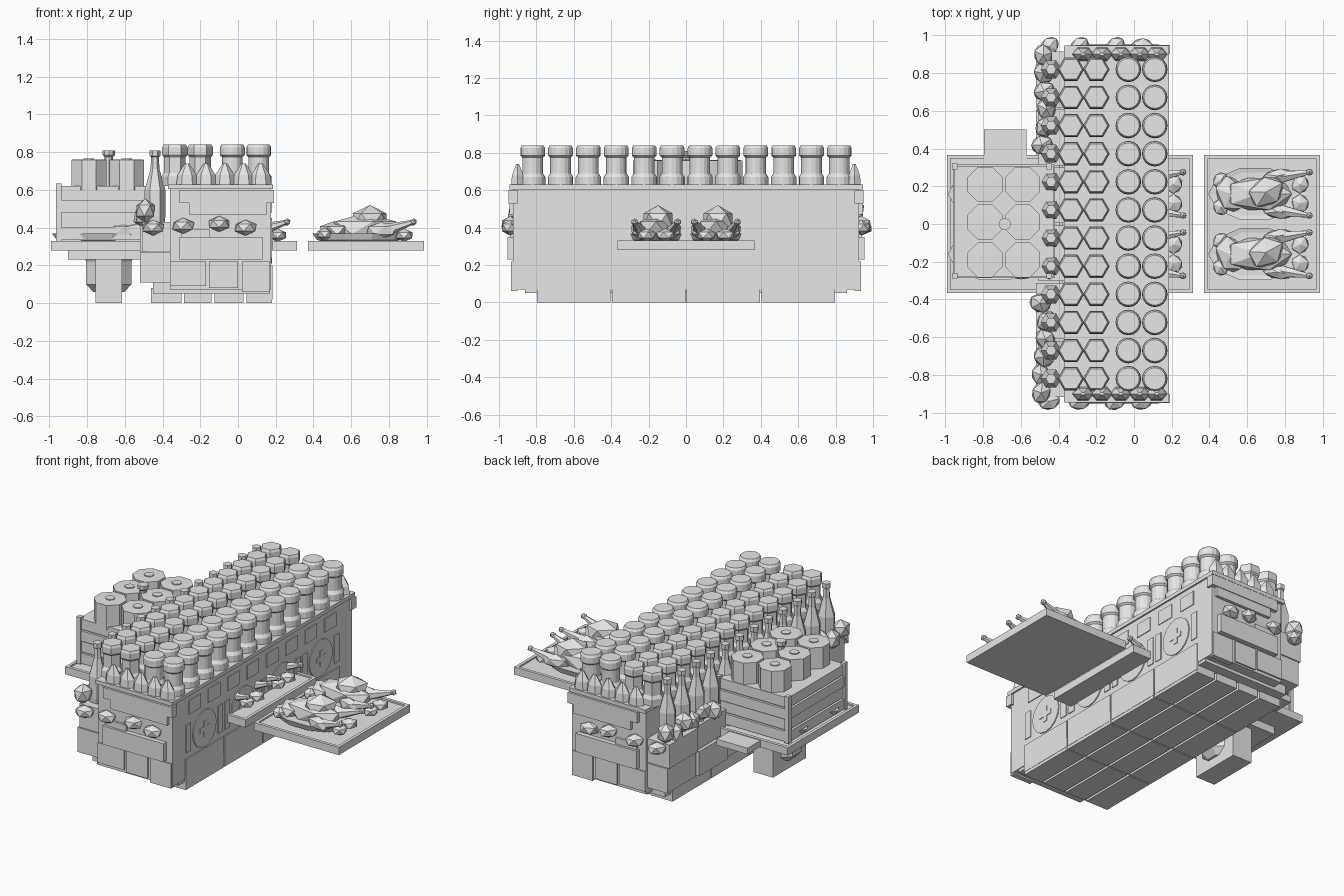
import bpy, bmesh, math, random
from mathutils import Matrix, Vector

random.seed(4)
grey = bpy.data.materials.new("plain grey")
grey.diffuse_color = (0.8, 0.8, 0.8, 1)


class Part:
    """Collects simple solids in one mesh object."""
    def __init__(self):
        self.bm = bmesh.new()

    def box(self, x0, x1, y0, y1, z0, z1):
        m = Matrix.Translation(((x0 + x1) / 2, (y0 + y1) / 2, (z0 + z1) / 2))
        bmesh.ops.create_cube(self.bm, size=1, matrix=m @ Matrix.Diagonal((x1 - x0, y1 - y0, z1 - z0, 1)))

    def lathe(self, x, y, profile, n, turn=0.0, sx=1, sy=1):
        rings = [[self.bm.verts.new((x + sx * r * math.cos(turn + math.tau * i / n),
                                     y + sy * r * math.sin(turn + math.tau * i / n), z))
                  for i in range(n)] for r, z in profile]
        for a, b in zip(rings, rings[1:]):
            for i in range(n):
                j = (i + 1) % n
                self.bm.faces.new((a[i], a[j], b[j], b[i]))
        self.bm.faces.new(rings[0][::-1])
        self.bm.faces.new(rings[-1])

    def blob(self, x, y, z, sx, sy, sz, sub=1, rot=0.0):
        m = Matrix.Translation((x, y, z)) @ Matrix.Rotation(rot, 4, 'Z') @ Matrix.Diagonal((sx, sy, sz, 1))
        bmesh.ops.create_icosphere(self.bm, subdivisions=sub, radius=1, matrix=m)

    def rod(self, p, q, r1, r2, n=6):
        p, q = Vector(p), Vector(q)
        m = Matrix.Translation((p + q) / 2) @ (q - p).to_track_quat('Z', 'Y').to_matrix().to_4x4()
        bmesh.ops.create_cone(self.bm, cap_ends=True, segments=n, radius1=r1, radius2=r2,
                              depth=(q - p).length, matrix=m)

    def done(self, name):
        me = bpy.data.meshes.new(name)
        self.bm.to_mesh(me)
        self.bm.free()
        me.materials.append(grey)
        ob = bpy.data.objects.new(name, me)
        bpy.context.collection.objects.link(ob)
        return ob


rows = [-0.82 + 1.64 * i / 11 for i in range(12)]

# Main counter block and its top rim
p = Part()
p.box(-0.36, 0.175, -0.925, 0.925, 0.07, 0.61)
p.box(-0.37, 0.185, -0.945, 0.945, 0.605, 0.63)
p.done("counter_body")

# Base planks: four crates along the length, four planks across each
p = Part()
for i in range(4):
    y = -0.8 + 0.4 * i
    for x0, x1 in ((-0.46, -0.30), (-0.285, -0.14), (-0.125, 0.03), (0.045, 0.18)):
        p.box(x0, x1, y + 0.004, y + 0.396, 0, 0.08)
p.box(-0.45, 0.17, -0.86, 0.86, 0.05, 0.11)
p.done("base_planks")

# Relief panels on the long right face
p = Part()
for i in range(4):
    y = -0.6 + 0.4 * i
    p.rod((0.17, y, 0.33), (0.181, y, 0.33), 0.12, 0.12, 16)
    p.box(0.17, 0.185, y - 0.05, y + 0.05, 0.315, 0.345)
    p.box(0.17, 0.185, y - 0.015, y + 0.015, 0.28, 0.38)
    p.box(0.17, 0.182, y - 0.195, y + 0.195, 0.02, 0.20)
    for s in (-1, 1):
        p.box(0.17, 0.18, y + s * 0.165 - 0.025, y + s * 0.165 + 0.025, 0.24, 0.42)
        p.box(0.17, 0.18, y + s * 0.1 - 0.06, y + s * 0.1 + 0.06, 0.48, 0.57)
p.done("side_panels")

# Stepped ledge on the left with boxes below
p = Part()
for i in range(6):
    y = -0.92 + 1.84 * i / 6
    d = 0.015 * (i % 2)
    p.box(-0.52 + d, -0.35, y + 0.004, y + 0.30, 0.11, 0.27)
    p.box(-0.505 - d, -0.35, y + 0.004, y + 0.30, 0.275, 0.43)
p.done("left_ledge")

# Planks and boxes on both ends
p = Part()
for s in (-1, 1):
    def end(x0, x1, d, z0, z1):
        p.box(x0, x1, min(s * 0.9, s * d), max(s * 0.9, s * d), z0, z1)
    end(-0.31, 0.19, 0.95, 0.53, 0.60)
    end(-0.26, 0.15, 0.945, 0.47, 0.54)
    end(-0.30, -0.15, 0.94, 0.35, 0.39)
    end(-0.31, 0.13, 0.955, 0.23, 0.35)
    end(-0.36, -0.17, 0.935, 0.09, 0.22)
    end(-0.155, 0.0, 0.935, 0.08, 0.22)
    end(0.02, 0.17, 0.935, 0.06, 0.22)
p.done("end_planks")

# Fruit at the ends and on the ledge
p = Part()
for s in (-1, 1):
    for x, z in ((-0.45, 0.40), (-0.29, 0.41), (-0.10, 0.42), (0.04, 0.40)):
        p.blob(x, s * 0.94, z, 0.065, 0.05, 0.042, 1, random.random())
    for x in (-0.27, -0.17, -0.07, 0.03, 0.12):
        p.lathe(x, s * 0.90, [(0.06, 0.61), (0.05, 0.68), (0.012, 0.74)], 6, sy=0.7)
    for k in range(6):
        p.blob(-0.47 + random.uniform(-0.03, 0.01), s * (0.42 + 0.095 * k), 0.46 + 0.03 * (k % 2),
               0.055, 0.065, 0.065, 1, random.random() * 3)
p.done("fruit")

# Jars: two round columns and two hexagonal columns
p = Part()
q = Part()
for y in rows:
    for x in (-0.03, 0.11):
        p.lathe(x, y, [(0.068, 0.62), (0.068, 0.67), (0.055, 0.69), (0.055, 0.775),
                       (0.066, 0.785), (0.066, 0.825), (0.058, 0.84)], 16)
    for x in (-0.335, -0.20):
        q.lathe(x, y, [(0.071, 0.62), (0.071, 0.67), (0.058, 0.69), (0.058, 0.775),
                       (0.067, 0.785), (0.067, 0.825), (0.06, 0.84)], 6)
p.done("round_jars")
q.done("hexagonal_jars")

# Tall bottles along the left edge
p = Part()
for y in rows:
    p.lathe(-0.44, y, [(0.05, 0.42), (0.055, 0.46), (0.055, 0.60), (0.024, 0.71), (0.02, 0.775),
                       (0.028, 0.78), (0.028, 0.81)], 6)
p.done("bottles")

# Three square trays with a raised lip
p = Part()
for x in (-0.685, 0.005, 0.678):
    p.box(x - 0.307, x + 0.307, -0.367, 0.367, 0.28, 0.32)
    for s in (-1, 1):
        p.box(x - 0.307, x + 0.307, s * 0.357 - 0.01, s * 0.357 + 0.01, 0.28, 0.33)
        p.box(x + s * 0.297 - 0.01, x + s * 0.297 + 0.01, -0.35, 0.35, 0.28, 0.33)
p.done("trays")

# Roast dishes, two on each tray
for name, x in (("left", -0.72), ("middle", -0.01), ("right", 0.66)):
    p = Part()
    for y in (-0.16, 0.16):
        p.lathe(x - 0.02, y, [(0.10, 0.32), (0.13, 0.335), (0.145, 0.37), (0.12, 0.365)], 10, sx=1.7)
        p.blob(x, y, 0.40, 0.20, 0.10, 0.075, 1)
        p.blob(x + 0.04, y + 0.01, 0.44, 0.11, 0.085, 0.08, 1, 0.5)
        p.blob(x - 0.15, y, 0.385, 0.08, 0.11, 0.05, 1, 0.4)
        for s in (-1, 1):
            p.blob(x + 0.10, y + s * 0.095, 0.385, 0.09, 0.04, 0.045, 1, s * 0.2)
            p.rod((x + 0.12, y + s * 0.09, 0.385), (x + 0.27, y + s * 0.115, 0.43), 0.035, 0.012)
            p.blob(x + 0.27, y + s * 0.115, 0.43, 0.02, 0.02, 0.02)
            p.blob(x + 0.22, y + s * 0.05, 0.36, 0.055, 0.05, 0.035, 1, s)
            p.blob(x - 0.20, y + s * 0.07, 0.365, 0.05, 0.045, 0.035, 1, s)
    p.done(name + "_roasts")

# Slatted crate on the left tray
p = Part()
p.box(-0.94, -0.46, -0.27, 0.30, 0.33, 0.60)
for k in range(4):
    z, d = 0.335 + 0.073 * k, 0.008 * (k % 2)
    p.box(-0.96 + d, -0.42 - d, -0.285 + d, 0.315 - d, z, z + 0.067)
for x in (-0.95, -0.45):
    for y in (-0.275, 0.305):
        p.box(x - 0.015, x + 0.015, y - 0.015, y + 0.015, 0.33, 0.635)
p.done("crate")

# Canisters in the crate, with small lid knobs
p = Part()
for x in (-0.79, -0.59):
    for y in (-0.19, 0.01, 0.21):
        p.lathe(x, y, [(0.1, 0.60), (0.1, 0.76), (0.03, 0.762), (0.03, 0.768)], 8, math.pi / 8)
p.lathe(-0.685, 0.0, [(0.022, 0.60), (0.022, 0.775), (0.033, 0.785), (0.033, 0.81)], 8)
p.done("canisters")

# Stand and hanging sack under the left tray, with a small rear shelf
p = Part()
p.box(-0.755, -0.615, -0.16, 0.18, 0, 0.29)
p.lathe(-0.685, 0.0, [(0.09, 0.06), (0.13, 0.10), (0.13, 0.22), (0.16, 0.28)], 8, math.pi / 8)
p.box(-0.90, -0.48, -0.22, 0.22, 0.23, 0.285)
p.box(-0.795, -0.57, 0.34, 0.50, 0.285, 0.325)
p.done("tray_stand")
